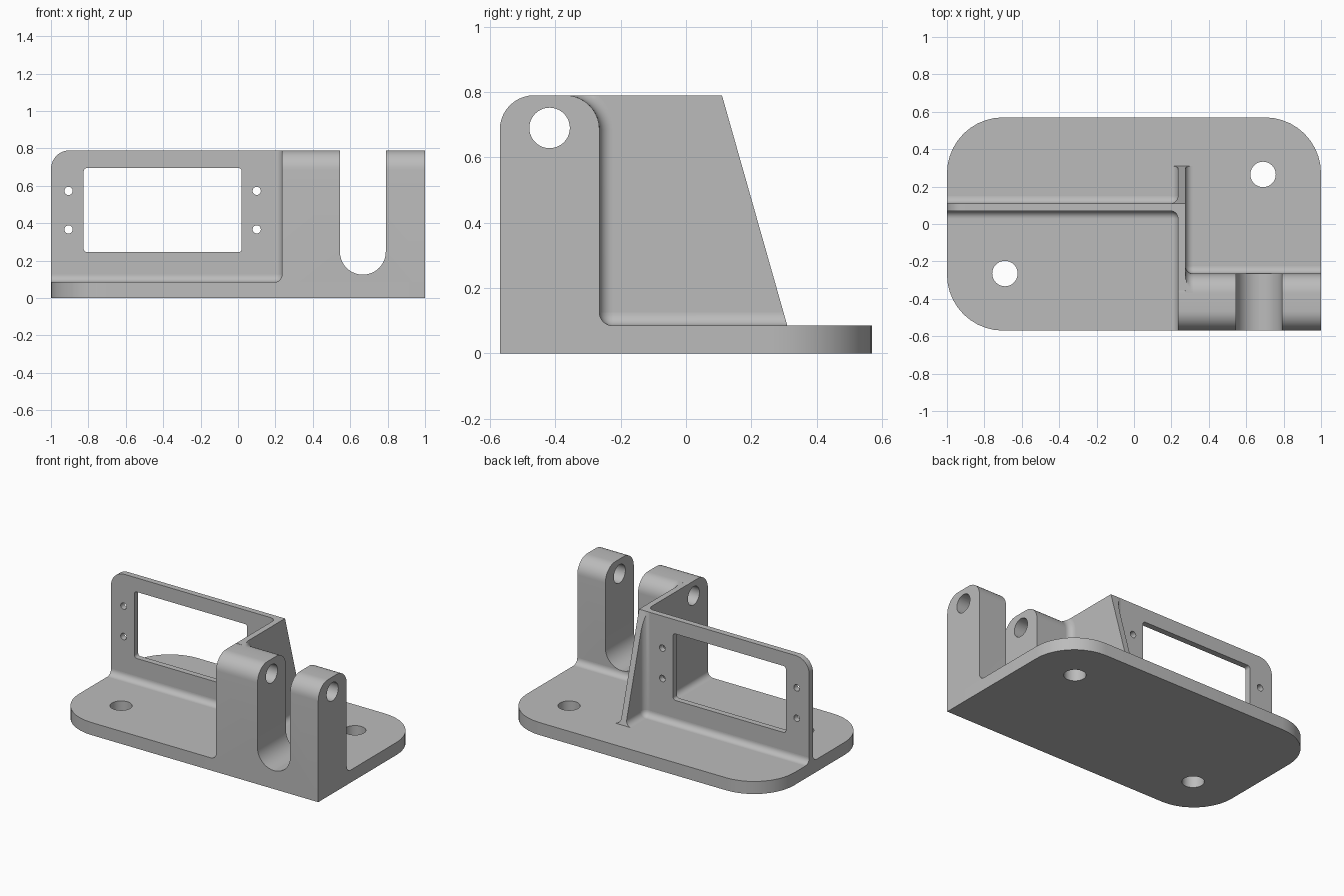
import bpy, bmesh, math
from mathutils import Vector

cube = bpy.data.objects.get("Cube")
if cube:
    bpy.data.objects.remove(cube, do_unlink=True)

# Main dimensions
HALF_Y, BASE, TOP = 0.57, 0.085, 0.79
RIB_L, RIB_R = 0.235, 0.275
PAN_F, PAN_B = 0.07, 0.11
BLOCK_B = -0.265
R, ROUND, SINK = 0.04, 0.105, 0.01
HOLE_Y, HOLE_Z = -0.4175, 0.69

grey = bpy.data.materials.new("plain grey")
grey.use_nodes = True
GREY = (0.5, 0.5, 0.5, 1)
grey.diffuse_color = GREY
grey.node_tree.nodes["Principled BSDF"].inputs["Base Color"].default_value = GREY
parts = []


def arc(n=10):
    return [math.pi / 2 * i / n for i in range(n + 1)]


def finish(bm, name):
    mesh = bpy.data.meshes.new(name)
    bm.to_mesh(mesh)
    bm.free()
    mesh.materials.append(grey)
    ob = bpy.data.objects.new(name, mesh)
    bpy.context.collection.objects.link(ob)
    parts.append(ob)
    return ob


def rounded(corners):
    """Outline with right-angle corners (u, v, radius) turned into arcs."""
    out = []
    for i, (u, v, r) in enumerate(corners):
        p = Vector((u, v))
        if not r:
            out.append(p)
            continue
        a = (Vector(corners[i - 1][:2]) - p).normalized()
        b = (Vector(corners[(i + 1) % len(corners)][:2]) - p).normalized()
        c = p + r * (a + b)
        out += [c - r * (b * math.cos(t) + a * math.sin(t)) for t in arc()]
    return out


def circle(u, v, r, n=40):
    return [(u + r * math.cos(math.tau * i / n), v + r * math.sin(math.tau * i / n))
            for i in range(n)]


def prism(name, outline, axis, lo, hi, clip=False):
    """Extrude an outline along an axis, optionally trimmed by the rib slope."""
    def place(p, w):
        u, v = p
        return {"x": (w, u, v), "y": (u, w, v), "z": (u, v, w)}[axis]
    bm = bmesh.new()
    low = [bm.verts.new(place(p, lo)) for p in outline]
    high = [bm.verts.new(place(p, hi)) for p in outline]
    bm.faces.new(low)
    bm.faces.new(high)
    for i in range(len(low)):
        bm.faces.new((low[i - 1], low[i], high[i], high[i - 1]))
    if clip:
        cut = bmesh.ops.bisect_plane(
            bm, geom=bm.verts[:] + bm.edges[:] + bm.faces[:],
            plane_co=(0, PAN_B, TOP), plane_no=(0, TOP - BASE, 0.2), clear_outer=True)
        rim = [e for e in cut["geom_cut"] if isinstance(e, bmesh.types.BMEdge)]
        bmesh.ops.edgeloop_fill(bm, edges=rim)
    bmesh.ops.recalc_face_normals(bm, faces=bm.faces)
    return finish(bm, name)


def carve(ob, *cutters):
    for c in cutters:
        c.hide_render = True
        mod = ob.modifiers.new("cut", "BOOLEAN")
        mod.operation, mod.solver, mod.object = "DIFFERENCE", "EXACT", c
        bpy.context.view_layer.objects.active = ob
        bpy.ops.object.modifier_apply(modifier=mod.name)
        parts.remove(c)
        bpy.data.objects.remove(c, do_unlink=True)


def fillet(name, axis, lo, hi, u, v, su, sv, clip=False):
    """Concave strip filling the inside edge at (u, v), opening toward (su, sv)."""
    prof = [(-SINK, R), (-SINK, -SINK), (R, -SINK)]
    prof += [(R - R * math.cos(t), R - R * math.sin(t)) for t in reversed(arc())]
    prism(name, [(u + su * a, v + sv * b) for a, b in prof], axis, lo, hi, clip)


def corner_fillet(name, x, y, sx, sy):
    """Spherical patch where three strips meet at the floor."""
    bm = bmesh.new()
    bmesh.ops.create_uvsphere(bm, u_segments=32, v_segments=16, radius=R)
    s = (sx, sy, 1)
    away = [f for f in bm.faces
            if any(c * k > 0 for c, k in zip(f.calc_center_median(), s))]
    bmesh.ops.delete(bm, geom=away, context="FACES")
    bmesh.ops.reverse_faces(bm, faces=bm.faces)
    bmesh.ops.translate(bm, verts=bm.verts, vec=(x + R * sx, y + R * sy, BASE + R))
    finish(bm, name)


# Base plate with three rounded corners and two bolt holes
base = prism("base_plate", rounded([(-1, -HALF_Y, 0.3), (1, -HALF_Y, 0),
                                    (1, HALF_Y, 0.3), (-1, HALF_Y, 0.3)]), "z", 0, BASE)
carve(base, *[prism("bolt_hole", circle(s * 0.69, s * 0.265, 0.068), "z", -0.1, 0.2)
              for s in (-1, 1)])

# Fork block with round-bottomed slot and cross pin hole
fork = prism("fork_block", rounded([(-HALF_Y, 0, 0), (BLOCK_B, 0, 0),
                                    (BLOCK_B, TOP, ROUND), (-HALF_Y, TOP, ROUND)]),
             "x", RIB_L, 1)
carve(fork,
      prism("slot", rounded([(0.545, 0.125, 0.1224), (0.79, 0.125, 0.1224),
                             (0.79, 1, 0), (0.545, 1, 0)]), "y", -0.7, -0.2),
      prism("pin_hole", circle(HOLE_Y, HOLE_Z, 0.062), "x", 0.1, 1.1))

# Upright panel with window and four screw holes
panel = prism("upright_panel", rounded([(-1, 0.04, 0), (0.25, 0.04, 0),
                                        (0.25, TOP, 0), (-1, TOP, 0.1)]),
              "y", PAN_F, PAN_B)
window = prism("window", rounded([(-0.825, 0.245, 0.018), (0.02, 0.245, 0.018),
                                  (0.02, 0.695, 0.018), (-0.825, 0.695, 0.018)]),
               "y", 0, 0.2)
screws = [prism("screw_hole", circle(x, z, 0.022, 24), "y", 0, 0.2)
          for x in (-0.906, 0.1) for z in (0.367, 0.573)]
carve(panel, window, *screws)

# Sloped rib joining the fork block to the panel
prism("rib", [(-0.355, 0.04), (0.4, 0.04), (0.4, TOP), (-0.355, TOP)],
      "x", RIB_L, RIB_R, clip=True)

# Floor fillets
fillet("panel_front_fillet", "x", -1, RIB_L, PAN_F, BASE, -1, 1)
fillet("panel_back_fillet", "x", -1, RIB_L, PAN_B, BASE, 1, 1)
fillet("fork_back_fillet", "x", RIB_R, 1, BLOCK_B, BASE, 1, 1)
fillet("rib_front_left_fillet", "y", -HALF_Y, PAN_F, RIB_L, BASE, -1, 1)
fillet("rib_back_left_fillet", "y", PAN_B, 0.4, RIB_L, BASE, -1, 1, clip=True)
fillet("rib_right_fillet", "y", BLOCK_B, 0.4, RIB_R, BASE, 1, 1, clip=True)

# Upright fillets between panel and rib
fillet("panel_rib_front_fillet", "z", BASE, TOP, RIB_L, PAN_F, -1, -1)
fillet("panel_rib_back_fillet", "z", BASE, TOP, RIB_L, PAN_B, -1, 1, clip=True)

# Floor corner blends
corner_fillet("front_corner_blend", RIB_L, PAN_F, -1, -1)
corner_fillet("back_corner_blend", RIB_L, PAN_B, -1, 1)
corner_fillet("fork_corner_blend", RIB_R, BLOCK_B, 1, 1)

# Fillet following the rounded back of the fork block against the rib
path = [(BLOCK_B, BASE, 1, 0)]
path += [(BLOCK_B - ROUND + ROUND * math.cos(t), TOP - ROUND + ROUND * math.sin(t),
          math.cos(t), math.sin(t)) for t in arc(16)]
bm = bmesh.new()
rings = []
for y, z, ny, nz in path:
    prof = [(-SINK, -SINK)] + [(R - R * math.sin(t), R - R * math.cos(t)) for t in arc()]
    rings.append([bm.verts.new((RIB_R + a, y + ny * d, min(z + nz * d, TOP)))
                  for a, d in prof])
for r0, r1 in zip(rings, rings[1:]):
    for i in range(len(r0)):
        bm.faces.new((r0[i - 1], r0[i], r1[i], r1[i - 1]))
bm.faces.new(rings[0])
bm.faces.new(rings[-1])
bmesh.ops.recalc_face_normals(bm, faces=bm.faces)
finish(bm, "fork_rib_fillet")

# Smooth curved faces, keep hard edges crisp
bpy.ops.object.select_all(action="DESELECT")
for ob in parts:
    ob.select_set(True)
bpy.context.view_layer.objects.active = parts[0]
bpy.ops.object.shade_smooth_by_angle(angle=math.radians(30))
